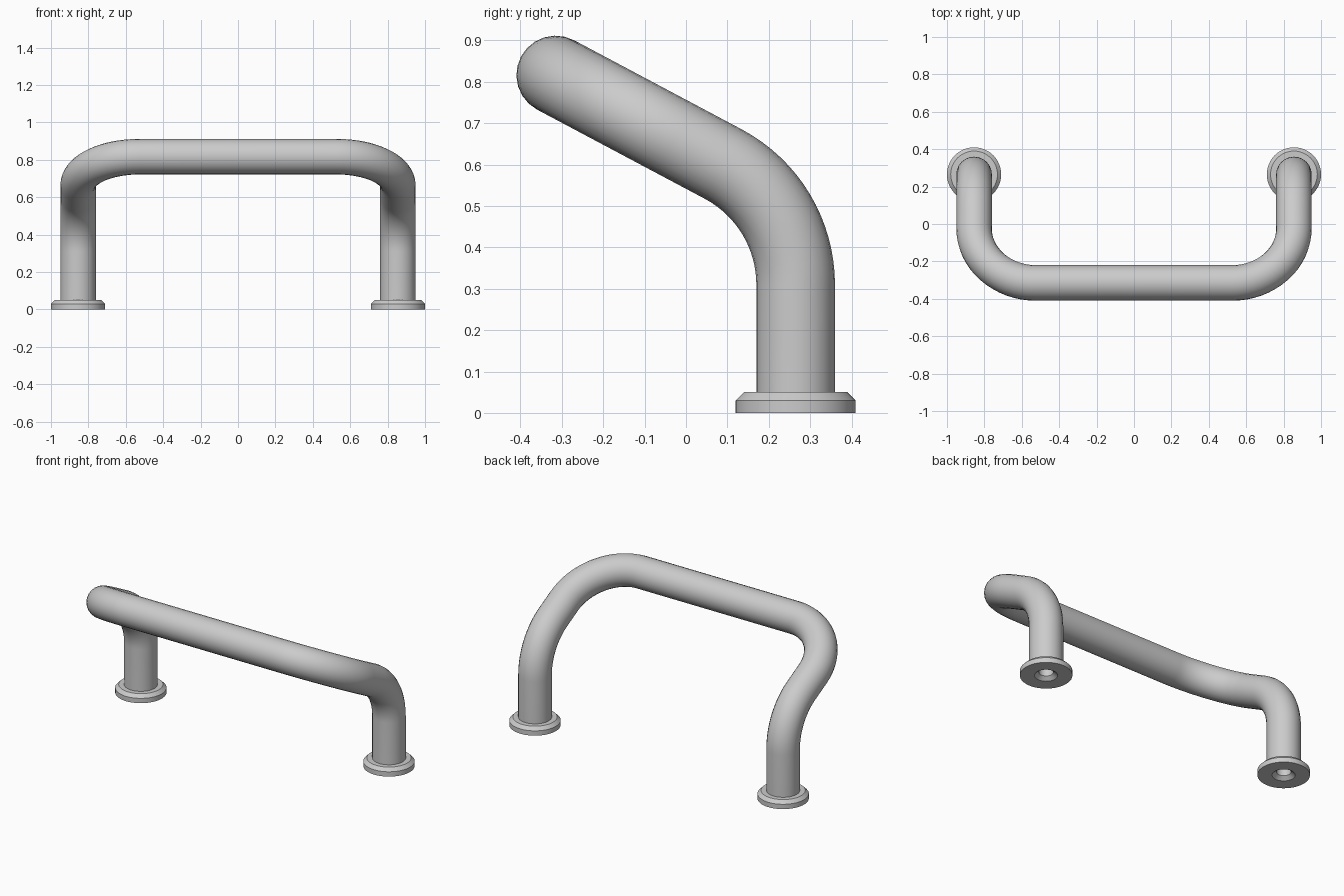
import bpy, bmesh, math
from mathutils import Vector, Matrix

if "Cube" in bpy.data.objects:
    bpy.data.objects.remove(bpy.data.objects["Cube"])

TUBE_R, BEND_R = 0.095, 0.33
LEG_X, LEG_Y, BAR_Y = 0.855, 0.265, -0.315
TILT = math.radians(28)

metal = bpy.data.materials.new("grey metal")
metal.diffuse_color = (0.6, 0.6, 0.6, 1)
metal.use_nodes = True
metal.node_tree.nodes["Principled BSDF"].inputs["Base Color"].default_value = metal.diffuse_color


def arc(centre, start, end, angle, steps=16):
    """Points on an arc; start and end are perpendicular unit directions."""
    return [centre + BEND_R * (start * math.cos(angle * i / steps) + end * math.sin(angle * i / steps))
            for i in range(steps + 1)]


# Centre line of the right half: foot, forward bend, corner bend
up, back, right = Vector((0, 0, 1)), Vector((0, 1, 0)), Vector((1, 0, 0))
slope = Vector((0, -math.cos(TILT), math.sin(TILT)))
half = [Vector((LEG_X, LEG_Y, 0.045))]
half += arc(Vector((LEG_X, LEG_Y - BEND_R, 0.31)), back, up, math.pi / 2 - TILT)
bend_end = half[-1]
corner = bend_end + slope * ((bend_end.y - BAR_Y) / math.cos(TILT))
half += arc(corner - (right + slope) * BEND_R, right, slope, math.pi / 2)
path = half + [Vector((-p.x, p.y, p.z)) for p in reversed(half)]

# Bent tube
curve = bpy.data.curves.new("handle_tube", "CURVE")
curve.dimensions = "3D"
curve.bevel_depth = TUBE_R
curve.bevel_resolution = 10
spline = curve.splines.new("POLY")
spline.points.add(len(path) - 1)
for point, co in zip(spline.points, path):
    point.co = (*co, 1)
spline.use_smooth = True
curve.materials.append(metal)
tube = bpy.data.objects.new("handle_tube", curve)
bpy.context.collection.objects.link(tube)
bpy.context.view_layer.objects.active = tube
tube.select_set(True)
bpy.ops.object.convert(target="MESH")
bpy.ops.object.shade_smooth_by_angle(angle=math.radians(35))


# Chamfered foot flanges with a countersunk blind screw hole
def flange(name, x):
    profile = [(0, 0.2), (0.04, 0.2), (0.04, 0.02), (0.064, 0), (0.145, 0),
               (0.145, 0.03), (0.125, 0.05), (0.09, 0.05)]
    bm = bmesh.new()
    verts = [bm.verts.new((r, 0, z)) for r, z in profile]
    edges = [bm.edges.new(pair) for pair in zip(verts, verts[1:])]
    bmesh.ops.spin(bm, geom=verts + edges, cent=(0, 0, 0), axis=(0, 0, 1),
                   angle=math.tau, steps=48, use_merge=False)
    bmesh.ops.remove_doubles(bm, verts=bm.verts, dist=0.0001)
    bmesh.ops.recalc_face_normals(bm, faces=bm.faces)
    # Make the underside ring face down
    ring = next(f for f in bm.faces if all(abs(v.co.z) < 1e-4 for v in f.verts))
    if ring.normal.z > 0:
        bmesh.ops.reverse_faces(bm, faces=bm.faces)
    mesh = bpy.data.meshes.new(name)
    bm.to_mesh(mesh)
    bm.free()
    mesh.materials.append(metal)
    obj = bpy.data.objects.new(name, mesh)
    obj.location = (x, LEG_Y, 0)
    bpy.context.collection.objects.link(obj)
    bpy.ops.object.select_all(action="DESELECT")
    obj.select_set(True)
    bpy.context.view_layer.objects.active = obj
    bpy.ops.object.shade_smooth_by_angle(angle=math.radians(30))


for side, x in (("left", -LEG_X), ("right", LEG_X)):
    flange(side + "_foot_flange", x)
